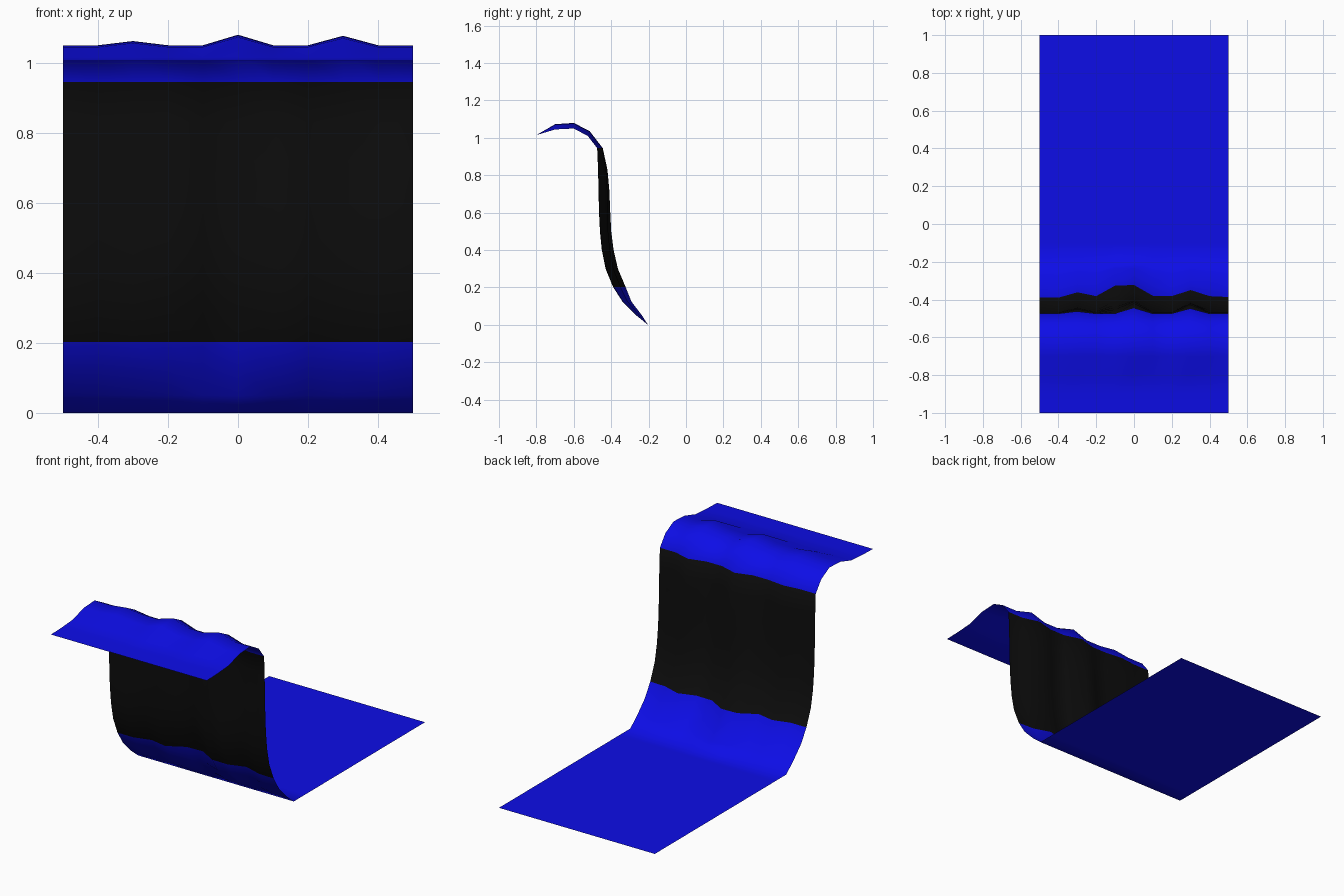
import bpy
import bmesh

cube = bpy.data.objects.get("Cube")
if cube:
    bpy.data.objects.remove(cube, do_unlink=True)


def material(name, colour):
    mat = bpy.data.materials.new(name)
    mat.use_nodes = True
    mat.diffuse_color = colour
    mat.node_tree.nodes["Principled BSDF"].inputs["Base Color"].default_value = colour
    return mat


blue = material("deep_blue", (0.004, 0.004, 0.8, 1))
black = material("soft_black", (0.004, 0.004, 0.004, 1))

# Side profile of the draped sheet: y, z, then ripple push in y and z
profile = [
    (-1.0, 1.005, 0, 0), (-0.9, 1.008, 0, 0), (-0.8, 1.015, 0, 0),
    (-0.7, 1.045, 0, 0.028), (-0.6, 1.05, 0, 0.03),
    (-0.525, 1.01, 0.01, 0.026), (-0.475, 0.945, 0.03, 0),
    (-0.47, 0.83, 0.05, 0), (-0.468, 0.72, 0.058, 0), (-0.465, 0.6, 0.06, 0),
    (-0.46, 0.5, 0.06, 0), (-0.45, 0.4, 0.063, 0), (-0.43, 0.3, 0.066, 0),
    (-0.39, 0.203, 0.067, 0), (-0.34, 0.125, 0.048, 0), (-0.265, 0.05, 0.03, 0),
    (-0.203, 0, 0, 0), (-0.1, 0, 0, 0), (0, 0, 0, 0), (0.5, 0, 0, 0), (1.0, 0, 0, 0),
]

# Ripple strength across the width, at the crest and down the wall
crest = [0, 0, 0.4, 0, 0, 1, 0, 0, 0.9, 0, 0]
wall = [0, 0, 0.42, 0.12, 0.95, 1, 0.15, 0.12, 0.6, 0.12, 0.05]
wall_top, wall_bottom = 6, 13

bm = bmesh.new()
rows = []
for r, (y, z, dy, dz) in enumerate(profile):
    blend = min(max((r - wall_top) / (wall_bottom - wall_top), 0), 1)
    row = []
    for c in range(len(crest)):
        w = crest[c] + (wall[c] - crest[c]) * blend
        row.append(bm.verts.new((c / 10 - 0.5, y + w * dy, z + w * dz)))
    rows.append(row)

# Skin the rows; the steep middle band is black
for r in range(len(rows) - 1):
    for c in range(len(crest) - 1):
        face = bm.faces.new((rows[r][c], rows[r][c + 1],
                             rows[r + 1][c + 1], rows[r + 1][c]))
        face.smooth = True
        face.material_index = int(wall_top <= r < wall_bottom)
bmesh.ops.recalc_face_normals(bm, faces=bm.faces)
bm.faces.ensure_lookup_table()
if bm.faces[0].normal.z < 0:
    bmesh.ops.reverse_faces(bm, faces=bm.faces)

mesh = bpy.data.meshes.new("draped_sheet")
bm.to_mesh(mesh)
bm.free()
mesh.materials.append(blue)
mesh.materials.append(black)
sheet = bpy.data.objects.new("draped_sheet", mesh)
bpy.context.collection.objects.link(sheet)
